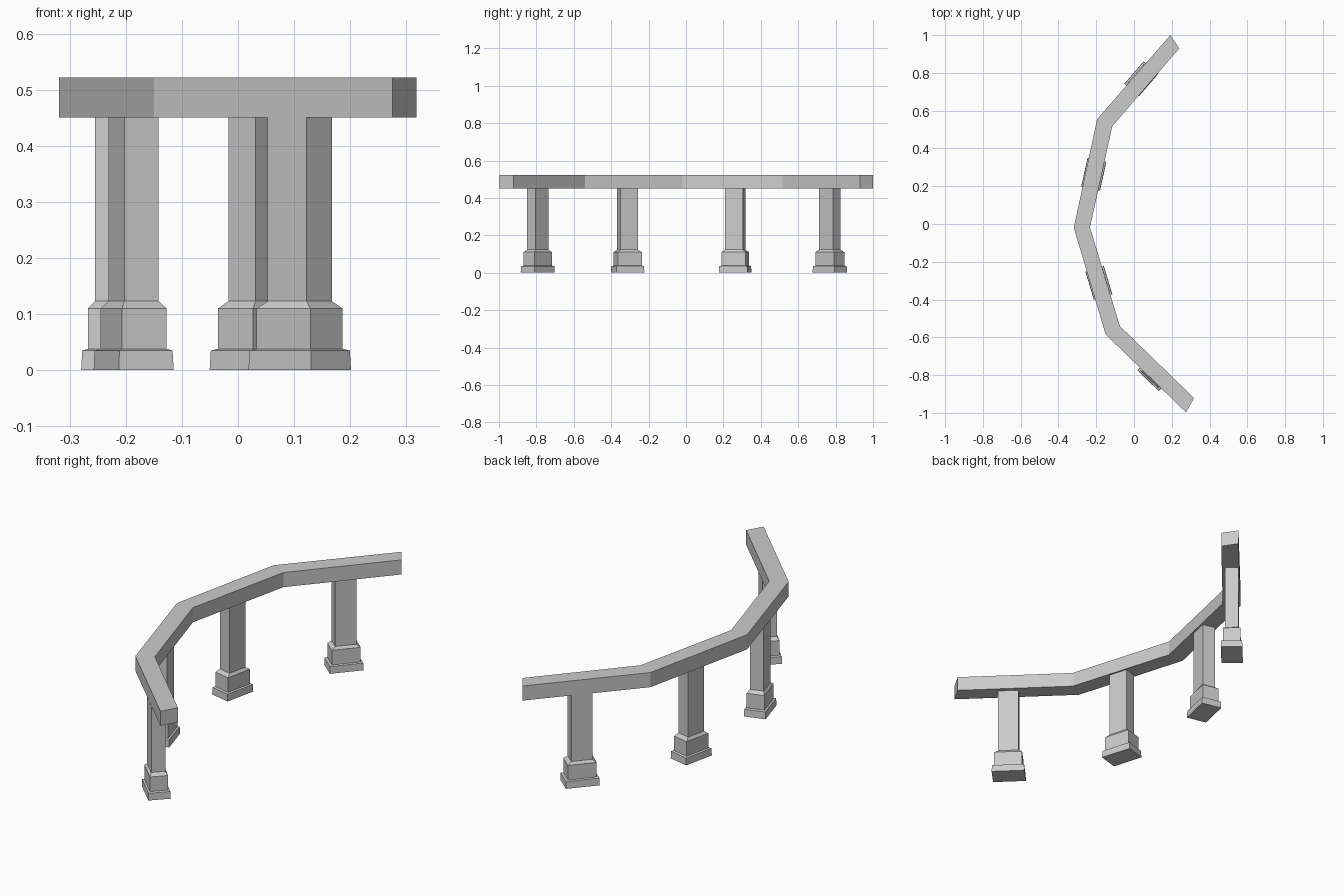
import bpy, bmesh
from math import atan2
from mathutils import Vector

if "Cube" in bpy.data.objects:
    bpy.data.objects.remove(bpy.data.objects["Cube"])

stone = bpy.data.materials.new("grey stone")
stone.use_nodes = True
GREY = (0.6, 0.6, 0.6, 1)
stone.diffuse_color = GREY
stone.node_tree.nodes["Principled BSDF"].inputs["Base Color"].default_value = GREY


def loft(name, rings):
    """Closed solid through a list of four-cornered rings."""
    bm = bmesh.new()
    loops = [[bm.verts.new(p) for p in ring] for ring in rings]
    for a, b in zip(loops, loops[1:]):
        for i in range(4):
            j = (i + 1) % 4
            bm.faces.new((a[i], a[j], b[j], b[i]))
    bm.faces.new(loops[0])
    bm.faces.new(loops[-1])
    bmesh.ops.recalc_face_normals(bm, faces=bm.faces)
    mesh = bpy.data.meshes.new(name)
    bm.to_mesh(mesh)
    bm.free()
    mesh.materials.append(stone)
    obj = bpy.data.objects.new(name, mesh)
    bpy.context.collection.objects.link(obj)
    return obj


# Curved lintel: outer and inner plan corners at each bend
BOTTOM, TOP = 0.45, 0.522
bends = [((0.192, 1.0), (0.24, 0.93)),
         ((-0.195, 0.555), (-0.115, 0.517)),
         ((-0.319, -0.02), (-0.233, -0.018)),
         ((-0.15, -0.585), (-0.075, -0.54)),
         ((0.275, -0.997), (0.318, -0.922))]
loft("lintel", [[(*o, BOTTOM), (*i, BOTTOM), (*i, TOP), (*o, TOP)] for o, i in bends])

# Pillar profile: length, depth, height
profile = [(0.156, 0.102, 0), (0.153, 0.099, 0.035), (0.133, 0.083, 0.038),
           (0.133, 0.083, 0.11), (0.097, 0.064, 0.123), (0.097, 0.064, BOTTOM)]
signs = [(-1, -1), (1, -1), (1, 1), (-1, 1)]
rings = [[(sx * l / 2, sy * d / 2, z) for sx, sy in signs] for l, d, z in profile]

# One pillar under each span, turned along it
centres = [(0.039, 0.769), (-0.213, 0.263), (-0.186, -0.312), (0.11, -0.793)]
mids = [(Vector(o) + Vector(i)) / 2 for o, i in bends]
for n, (x, y) in enumerate(centres):
    along = mids[n + 1] - mids[n]
    pillar = loft(f"pillar_{n + 1}", rings)
    pillar.location = (x, y, 0)
    pillar.rotation_euler.z = atan2(along.y, along.x)
